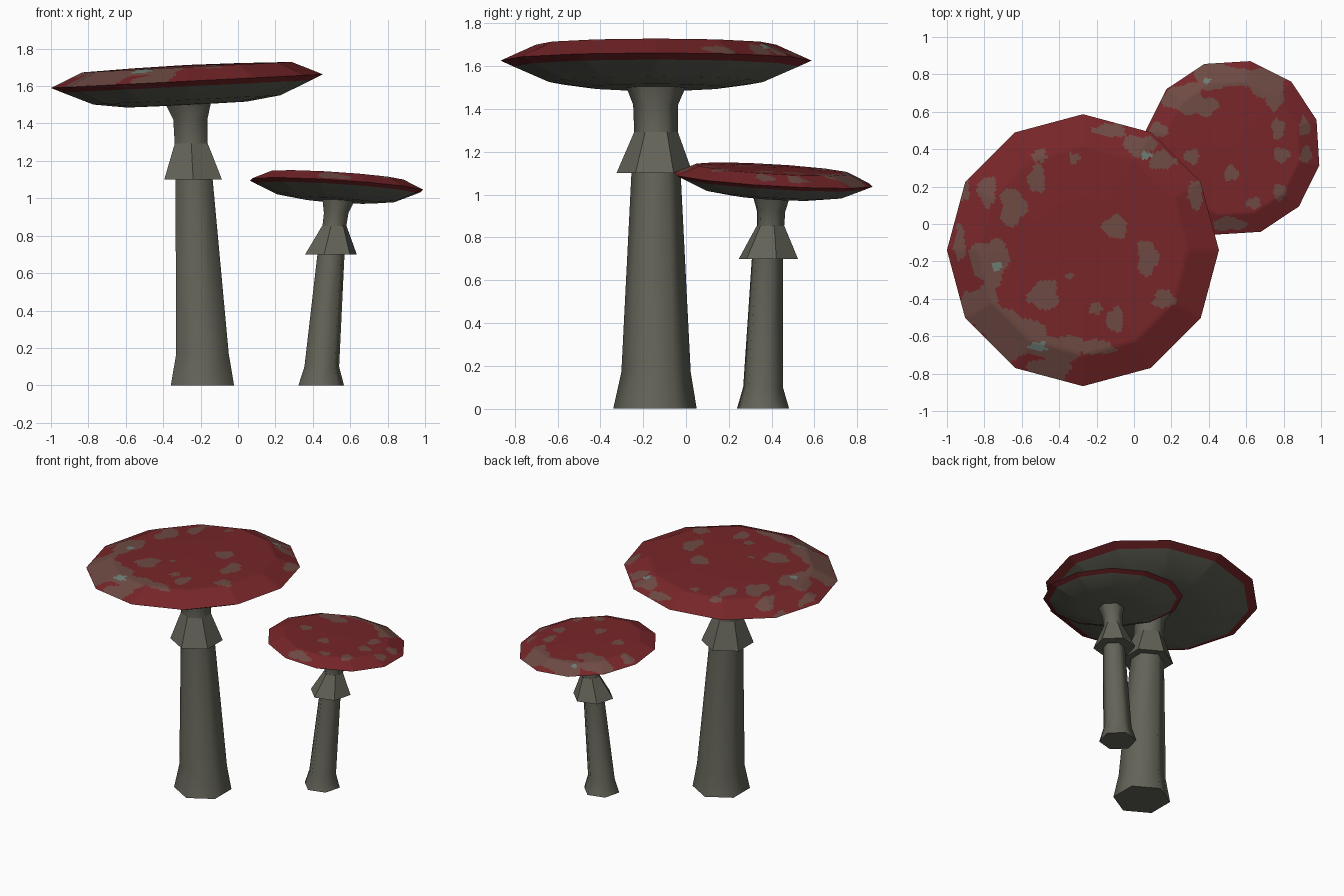
import bpy, bmesh, math
from mathutils import Vector

if "Cube" in bpy.data.objects:
    bpy.data.objects.remove(bpy.data.objects["Cube"])


def material(name, rgb):
    m = bpy.data.materials.new(name)
    m.diffuse_color = (*rgb, 1)
    m.use_nodes = True
    m.node_tree.nodes["Principled BSDF"].inputs["Base Color"].default_value = m.diffuse_color
    return m


STEM = material("stem_grey", (0.125, 0.125, 0.098))
RED = material("cap_red", (0.185, 0.019, 0.022))
SPOT = material("spot_brown", (0.155, 0.068, 0.056))
PALE = material("spot_pale", (0.15, 0.20, 0.17))


def finish(name, bm, mats, smooth_angle=None):
    bmesh.ops.recalc_face_normals(bm, faces=bm.faces)
    me = bpy.data.meshes.new(name)
    bm.to_mesh(me)
    bm.free()
    for m in mats:
        me.materials.append(m)
    ob = bpy.data.objects.new(name, me)
    bpy.context.collection.objects.link(ob)
    if smooth_angle:
        bpy.ops.object.select_all(action='DESELECT')
        ob.select_set(True)
        bpy.context.view_layer.objects.active = ob
        bpy.ops.object.shade_smooth_by_angle(angle=math.radians(smooth_angle))
    return ob


def loft_hex(name, sections, rot, smooth_angle=None):
    """Closed six-sided loft through (x, y, z, radius) sections."""
    bm = bmesh.new()
    rings = []
    for x, y, z, r in sections:
        rings.append([bm.verts.new((x + r * math.cos(math.radians(rot + 60 * k)),
                                    y + r * math.sin(math.radians(rot + 60 * k)), z))
                      for k in range(6)])
    for a, b in zip(rings, rings[1:]):
        for k in range(6):
            n = (k + 1) % 6
            bm.faces.new((a[k], a[n], b[n], b[k]))
    bm.faces.new(rings[0])
    bm.faces.new(rings[-1])
    return finish(name, bm, [STEM], smooth_angle)


def inside(p, blobs):
    """Is the point in one of the slightly wobbly ellipses (x, y, rx, ry)?"""
    for x, y, rx, ry in blobs:
        dx, dy = (p.x - x) / rx, (p.y - y) / ry
        a = math.atan2(dy, dx)
        limit = 1 + 0.13 * math.sin(3 * a + 17 * x) + 0.08 * math.sin(5 * a + 23 * y)
        if math.hypot(dx, dy) < limit:
            return True
    return False


def cap(name, centre, size, rot, slope_x, slope_y, spots, pale):
    """Twelve-sided tilted cap, finely divided on flat facets so spots can be cut in."""
    # (radius, height, steps to this point), from top centre round to the underside
    profile = [(0.0, 0.087, 0), (0.28, 0.083, 16), (0.56, 0.075, 16), (0.727, 0.0, 12),
               (0.665, -0.028, 1), (0.50, -0.10, 1), (0.32, -0.125, 1), (0.0, -0.128, 1)]
    pts = [profile[0][:2]]
    for (r0, z0, _), (r1, z1, n) in zip(profile, profile[1:]):
        pts += [(r0 + (r1 - r0) * i / n, z0 + (z1 - z0) * i / n) for i in range(1, n + 1)]
    div = 22
    corners = [Vector((math.cos(math.radians(rot + 30 * k)),
                       math.sin(math.radians(rot + 30 * k)))) for k in range(12)]
    dirs = [corners[k].lerp(corners[(k + 1) % 12], t / div)
            for k in range(12) for t in range(div)]
    bm = bmesh.new()

    def vert(d, r, z):
        x, y = d.x * r * size, d.y * r * size
        return bm.verts.new((centre[0] + x, centre[1] + y,
                             centre[2] + z * size + slope_x * x + slope_y * y))

    rings = [[vert(d, r, z) for d in dirs] if r > 0 else [vert(dirs[0], 0, z)]
             for r, z in pts]
    n = len(dirs)
    for i, (a, b) in enumerate(zip(rings, rings[1:])):
        for k in range(n):
            j = (k + 1) % n
            if len(a) == 1:
                f = bm.faces.new((a[0], b[k], b[j]))
            elif len(b) == 1:
                f = bm.faces.new((a[k], b[0], a[j]))
            else:
                f = bm.faces.new((a[k], b[k], b[j], a[j]))
            if i < 44:                       # upper side: red with spots
                c = f.calc_center_median()
                f.material_index = 3 if inside(c, pale) else 2 if inside(c, spots) else 1
            else:                            # red lip, then grey underside
                f.material_index = 1 if i == 44 else 0
    return finish(name, bm, [STEM, RED, SPOT, PALE], 35)


# Large mushroom
loft_hex("large_stem", [(-0.19, -0.145, 0, 0.195), (-0.19, -0.14, 0.17, 0.162),
                        (-0.235, -0.14, 1.10, 0.115), (-0.25, -0.14, 1.29, 0.102),
                        (-0.255, -0.142, 1.42, 0.105), (-0.268, -0.14, 1.51, 0.142)], 30, 65)
loft_hex("large_skirt", [(-0.24, -0.147, 1.10, 0.178), (-0.25, -0.14, 1.295, 0.101)], 30)
large_spots = [
    (-.10, -.015, .065, .065), (.07, -.18, .055, .095), (-.48, -.38, .08, .08),
    (-.205, -.45, .035, .035), (-.10, -.51, .045, .07), (.16, -.40, .06, .05),
    (-.77, -.20, .105, .12), (-.65, .09, .07, .10), (-.52, .24, .045, .08),
    (-.785, .175, .05, .08), (-.505, .365, .04, .035), (-.32, .35, .03, .03),
    (-.13, .50, .09, .035), (.03, .42, .09, .055), (.15, .34, .07, .05),
    (-.82, -.45, .11, .12), (-.64, -.60, .16, .13), (-.40, -.67, .13, .08),
    (-.20, -.66, .10, .04), (-.45, -.77, .12, .06), (-.93, -.10, .03, .10),
    (-.91, .19, .03, .07), (.33, .16, .04, .08), (-.345, -.28, .02, .015)]
large_pale = [(-.735, -.225, .03, .025), (-.515, -.655, .05, .025), (.065, .365, .025, .02)]
cap("large_cap", (-0.273, -0.14, 1.626), 1.0, 0, 0.05, 0, large_spots, large_pale)

# Small mushroom
loft_hex("small_stem", [(0.445, 0.36, 0, 0.126), (0.448, 0.36, 0.10, 0.096),
                        (0.497, 0.38, 0.70, 0.075), (0.515, 0.395, 0.85, 0.066),
                        (0.525, 0.398, 0.92, 0.068), (0.54, 0.40, 1.0, 0.092)], 15, 65)
loft_hex("small_skirt", [(0.497, 0.385, 0.70, 0.143), (0.515, 0.395, 0.853, 0.067)], 15)
small_spots = [
    (.27, .67, .11, .08), (.46, .79, .15, .07), (.70, .76, .12, .08), (.75, .67, .05, .06),
    (.38, .63, .07, .05), (.31, .36, .04, .04), (.52, .27, .04, .04), (.77, .51, .035, .055),
    (.91, .52, .03, .05), (.79, .37, .045, .04), (.92, .37, .03, .045), (.78, .17, .035, .045),
    (.64, .11, .04, .03), (.51, 0.0, .09, .035), (.13, .50, .05, .04)]
cap("small_cap", (0.527, 0.407, 1.07), 0.651, 18.5, -0.064, -0.06, small_spots,
    [(.39, .765, .02, .015)])
